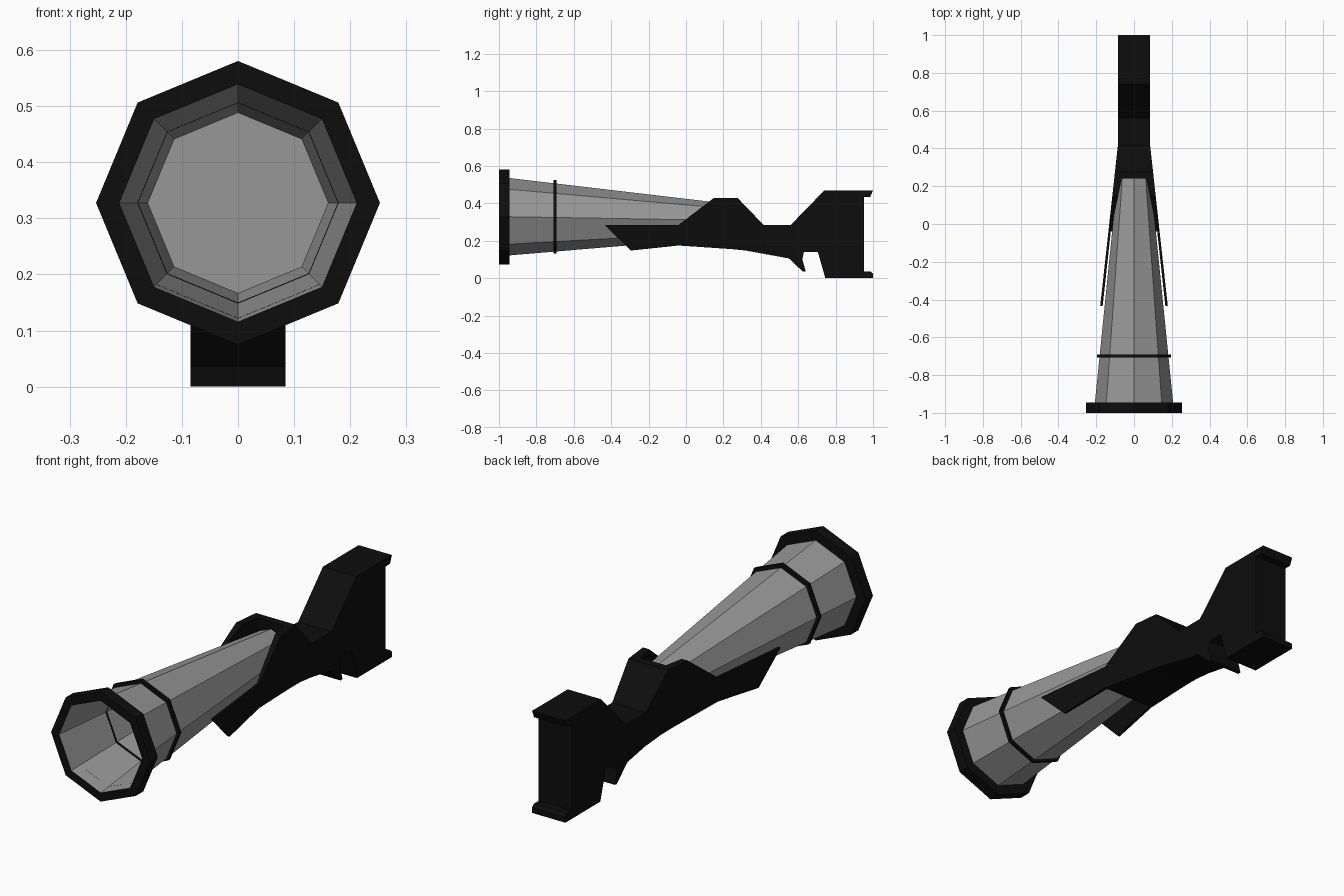
import bpy, bmesh, math

if "Cube" in bpy.data.objects:
    bpy.data.objects.remove(bpy.data.objects["Cube"])


def material(name, rgb):
    m = bpy.data.materials.new(name)
    m.diffuse_color = (*rgb, 1)
    m.use_nodes = True
    m.node_tree.nodes["Principled BSDF"].inputs["Base Color"].default_value = m.diffuse_color
    return m


GREY = material("barrel_grey", (0.31, 0.31, 0.31))
BLACK = material("black_trim", (0.004, 0.004, 0.004))


def finish(bm, name, *mats):
    bmesh.ops.recalc_face_normals(bm, faces=bm.faces)
    me = bpy.data.meshes.new(name)
    bm.to_mesh(me)
    bm.free()
    for m in mats:
        me.materials.append(m)
    ob = bpy.data.objects.new(name, me)
    bpy.context.collection.objects.link(ob)
    return ob


def loft(name, rings, black_steps, mats, closed=False):
    """Eight-sided tube through rings of (y, radius, centre height)."""
    bm = bmesh.new()
    loops = []
    for y, r, cz in rings:
        loops.append([bm.verts.new((r * math.sin(i * math.pi / 4), y,
                                    cz + r * math.cos(i * math.pi / 4))) for i in range(8)])
    n = len(loops)
    for k in range(n if closed else n - 1):
        a, b = loops[k], loops[(k + 1) % n]
        for i in range(8):
            j = (i + 1) % 8
            f = bm.faces.new((a[i], a[j], b[j], b[i]))
            f.material_index = 1 if k in black_steps else 0
    if not closed:
        bm.faces.new(loops[0])
        bm.faces.new(loops[-1])
    return finish(bm, name, *mats)


def prism(name, profile, right, left, cut=None):
    """Side profile (y, z) extruded in x between two width functions of y."""
    bm = bmesh.new()
    face = bm.faces.new([bm.verts.new((1, y, z)) for y, z in profile])
    ext = bmesh.ops.extrude_face_region(bm, geom=[face], use_keep_orig=True)
    for v in ext["geom"]:
        if isinstance(v, bmesh.types.BMVert):
            v.co.x = -1
    if cut is not None:
        bmesh.ops.bisect_plane(bm, geom=bm.verts[:] + bm.edges[:] + bm.faces[:],
                               plane_co=(0, cut, 0), plane_no=(0, 1, 0))
    for v in bm.verts:
        v.co.x = right(v.co.y) if v.co.x > 0 else left(v.co.y)
    return finish(bm, name, BLACK)


# Flared barrel: deep bore, black muzzle rim, tapering outer wall
loft("barrel_and_muzzle",
     [(-0.55, 0.161, 0.3275), (-1, 0.212, 0.3275), (-1, 0.253, 0.3275),
      (-0.945, 0.253, 0.3275), (-0.945, 0.207, 0.329), (0.245, 0.087, 0.309)],
     {1, 2, 3}, (GREY, BLACK))

# Thin band around the barrel
loft("barrel_band",
     [(-0.708, 0.178, 0.328), (-0.708, 0.196, 0.328),
      (-0.692, 0.196, 0.328), (-0.692, 0.178, 0.328)], set(), (BLACK,), closed=True)


def outer(y):
    return 0.085 + 0.11 * max(0, 0.42 - y)


def inner(y):
    if y < -0.04:
        return outer(y) - 0.013
    return 0.123 + (0.065 - 0.123) * (y + 0.04) / 0.28


# Side cheeks that cradle the barrel
cheek = [(-0.435, 0.285), (-0.295, 0.148), (-0.04, 0.175), (0.24, 0.156),
         (0.24, 0.43), (0.15, 0.43), (-0.04, 0.285)]
prism("right_cheek", cheek, outer, inner, -0.04)
prism("left_cheek", cheek, lambda y: -inner(y), lambda y: -outer(y), -0.04)

# Floor under the barrel, between the cheeks
prism("cradle_floor", [(-0.04, 0.175), (0.24, 0.156), (0.24, 0.17), (-0.04, 0.19)],
      inner, lambda y: -inner(y))

# Grip body, trigger fin and shoulder stock with flanged rear
prism("body_and_stock",
      [(0.24, 0.156), (0.32, 0.148), (0.55, 0.106), (0.625, 0.035), (0.64, 0.037),
       (0.622, 0.1), (0.63, 0.14), (0.705, 0.14), (0.745, 0), (1, 0), (1, 0.025),
       (0.985, 0.037), (0.952, 0.037), (0.952, 0.435), (0.985, 0.435), (1, 0.47),
       (0.74, 0.47), (0.56, 0.285), (0.415, 0.285), (0.275, 0.43), (0.24, 0.43)],
      outer, lambda y: -outer(y), 0.42)
